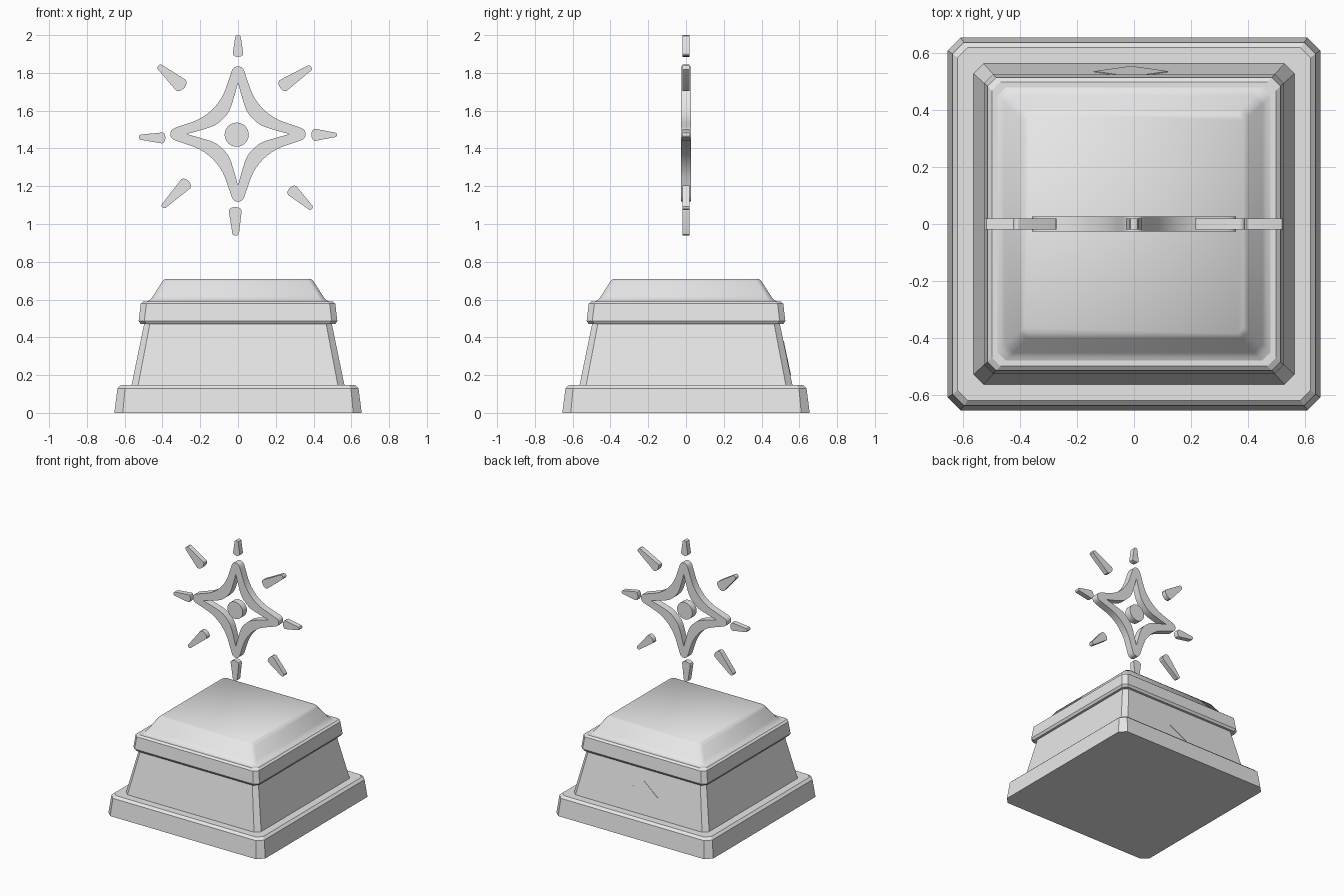
import bpy, bmesh, math
from mathutils import Vector

if "Cube" in bpy.data.objects:
    bpy.data.objects.remove(bpy.data.objects["Cube"])

grey = bpy.data.materials.new("stone_grey")
grey.diffuse_color = (0.8, 0.8, 0.8, 1)
grey.use_nodes = True
grey.node_tree.nodes["Principled BSDF"].inputs["Base Color"].default_value = grey.diffuse_color


def finish(name, bm, angle=None):
    bmesh.ops.recalc_face_normals(bm, faces=bm.faces)
    me = bpy.data.meshes.new(name)
    bm.to_mesh(me)
    bm.free()
    me.materials.append(grey)
    ob = bpy.data.objects.new(name, me)
    bpy.context.collection.objects.link(ob)
    if angle:
        bpy.ops.object.select_all(action='DESELECT')
        ob.select_set(True)
        bpy.context.view_layer.objects.active = ob
        bpy.ops.object.shade_smooth_by_angle(angle=math.radians(angle))
    return ob


def square_loft(name, sections, angle=None):
    """Stack of chamfered squares: (half width, corner cut, height)."""
    bm = bmesh.new()
    rings = []
    for h, c, z in sections:
        k = h - c
        pts = [(h, -k), (h, k), (k, h), (-k, h), (-h, k), (-h, -k), (-k, -h), (k, -h)]
        rings.append([bm.verts.new((x, y, z)) for x, y in pts])
    for a, b in zip(rings, rings[1:]):
        for i in range(8):
            j = (i + 1) % 8
            bm.faces.new((a[i], a[j], b[j], b[i]))
    bm.faces.new(rings[0])
    bm.faces.new(rings[-1])
    return finish(name, bm, angle)


def plate(name, outer, half, inner=None, angle=30):
    """Upright x-z outline given thickness along y, with an optional matching hole."""
    bm = bmesh.new()
    def ring(pts, y):
        return [bm.verts.new((x, y, z)) for x, z in pts]
    n = len(outer)
    f, b = ring(outer, -half), ring(outer, half)
    if inner:
        fi, bi = ring(inner, -half), ring(inner, half)
        pairs = [(f, b), (b, bi), (bi, fi), (fi, f)]
    else:
        pairs = [(f, b)]
        bm.faces.new(f)
        bm.faces.new(b)
    for p, q in pairs:
        for i in range(n):
            j = (i + 1) % n
            bm.faces.new((p[i], p[j], q[j], q[i]))
    return finish(name, bm, angle)


# Pedestal
square_loft("plinth", [(0.655, 0.045, 0), (0.638, 0.04, 0.13), (0.62, 0.035, 0.147)])
square_loft("shaft", [(0.565, 0.035, 0.14), (0.495, 0.03, 0.48)])
square_loft("collar", [(0.515, 0.03, 0.47), (0.526, 0.03, 0.487),
                       (0.515, 0.03, 0.578), (0.50, 0.03, 0.59)])
square_loft("cap", [(0.49, 0.03, 0.585), (0.468, 0.03, 0.596), (0.452, 0.03, 0.615),
                    (0.402, 0.025, 0.694), (0.385, 0.02, 0.71)], 40)

# Thin diamond plate lying on the sloping back of the shaft
bm = bmesh.new()
rows = []
for lift in (-0.004, 0.003):
    rows.append([bm.verts.new((x, 0.565 - (z - 0.14) * 0.07 / 0.34 + lift, z))
                 for x, z in [(-0.14, 0.29), (-0.01, 0.20), (0.12, 0.29), (-0.01, 0.38)]])
bm.faces.new(rows[0])
bm.faces.new(rows[1])
for i in range(4):
    j = (i + 1) % 4
    bm.faces.new((rows[0][i], rows[0][j], rows[1][j], rows[1][i]))
finish("back_diamond", bm)


# Four-pointed star frame: one quarter outline, turned four times
def smooth_loop(pts, steps=3):
    out, n = [], len(pts)
    P = [Vector(p) for p in pts]
    for i in range(n):
        a, b, c, d = P[i - 1], P[i], P[(i + 1) % n], P[(i + 2) % n]
        for s in range(steps):
            t = s / steps
            out.append(0.5 * (2 * b + (c - a) * t + (2 * a - 5 * b + 4 * c - d) * t * t
                              + (3 * b - a - 3 * c + d) * t ** 3))
    return out


def star_loop(quarter):
    pts = []
    for k in range(4):
        c, s = round(math.cos(k * math.pi / 2)), round(math.sin(k * math.pi / 2))
        pts += [(x * c + z * s, z * c - x * s) for x, z in quarter]
    return [(p.x, p.y + 1.476) for p in smooth_loop(pts)]


outer = star_loop([(0, 0.358), (0.027, 0.345), (0.048, 0.29), (0.08, 0.205), (0.133, 0.133),
                   (0.205, 0.08), (0.29, 0.048), (0.345, 0.027)])
inner = star_loop([(0, 0.27), (0.006, 0.25), (0.02, 0.20), (0.045, 0.125), (0.08, 0.08),
                   (0.125, 0.045), (0.20, 0.02), (0.25, 0.006)])
plate("star_frame", outer, 0.027, inner)

# Round centre
plate("star_centre", [(-0.007 + 0.064 * math.cos(a * math.pi / 12),
                       1.473 + 0.064 * math.sin(a * math.pi / 12)) for a in range(24)], 0.025)


# Tapered rays with rounded ends
def ray(name, start, end, r0, r1):
    a, b = Vector(start), Vector(end)
    d = (b - a).normalized()
    side = Vector((-d.y, d.x))
    pts = []
    for centre, r, sgn in ((a + d * r0 * 0.6, r0, -1), (b - d * r1 * 0.8, r1, 1)):
        for k in range(7):
            t = math.pi * k / 6
            squash = 0.6 if sgn < 0 else 0.8
            pts.append(centre + sgn * (side * -math.cos(t) * r + d * math.sin(t) * r * squash))
    plate(name, [tuple(p) for p in pts], 0.019)


for name, start, end, r0, r1 in [
    ("ray_top", (0, 1.885), (0, 2.0), 0.028, 0.015),
    ("ray_bottom", (-0.015, 1.09), (-0.012, 0.938), 0.034, 0.018),
    ("ray_right", (0.388, 1.472), (0.524, 1.472), 0.032, 0.012),
    ("ray_left", (-0.384, 1.455), (-0.525, 1.46), 0.029, 0.014),
    ("ray_top_left", (-0.285, 1.72), (-0.422, 1.838), 0.038, 0.016),
    ("ray_top_right", (0.222, 1.722), (0.388, 1.832), 0.034, 0.016),
    ("ray_bottom_left", (-0.262, 1.228), (-0.40, 1.088), 0.034, 0.014),
    ("ray_bottom_right", (0.273, 1.19), (0.392, 1.08), 0.032, 0.014),
]:
    ray(name, start, end, r0, r1)
